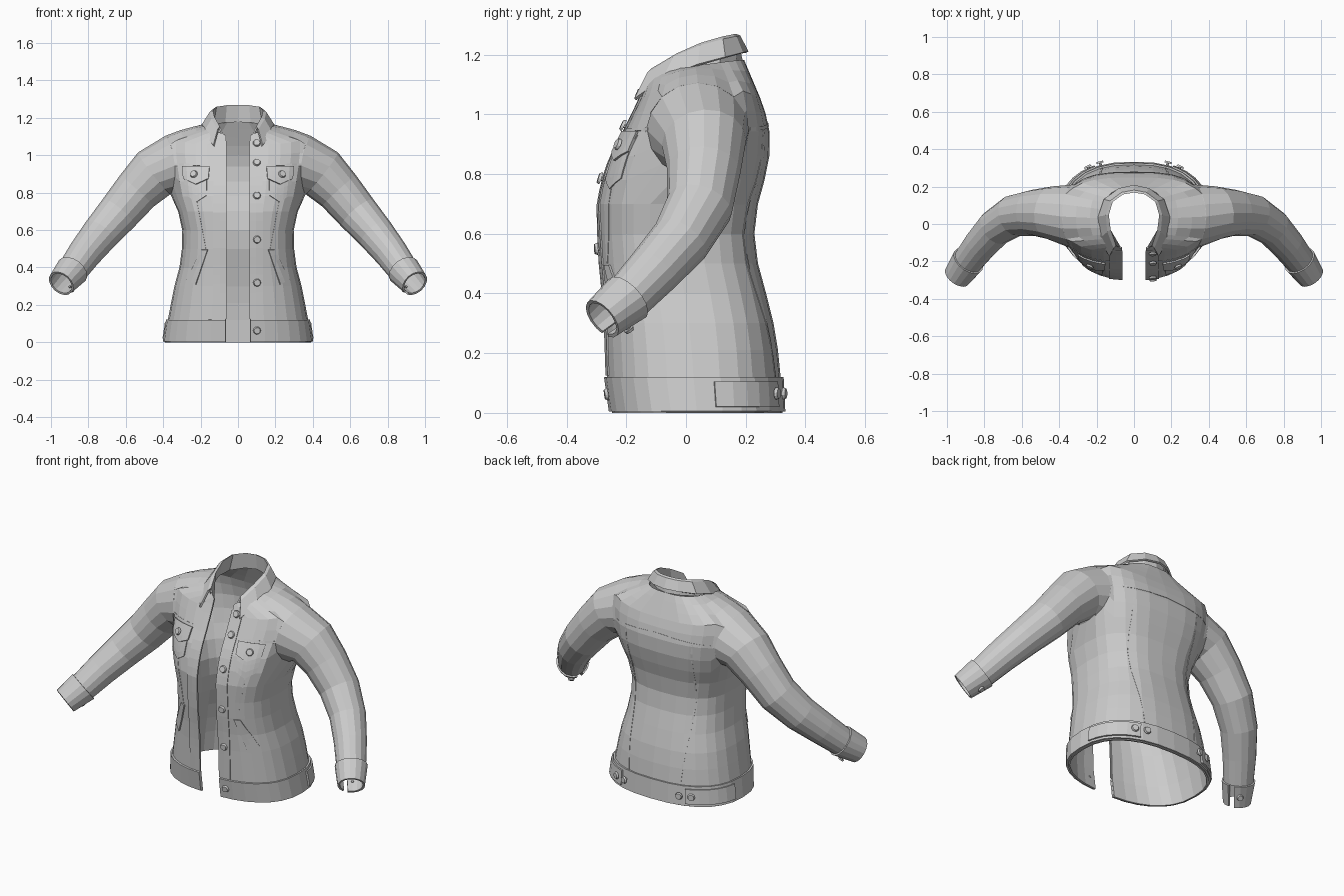
import bpy, bmesh
from math import sin, cos, radians, pi
from mathutils import Vector
from mathutils.bvhtree import BVHTree

if "Cube" in bpy.data.objects:
    bpy.data.objects.remove(bpy.data.objects["Cube"])

# z, half width, front y, back y, drop of the row at front and back
ROWS = [(0, .388, -.245, .318, 0), (.12, .37, -.262, .312, 0), (.21, .353, -.265, .303, 0),
        (.30, .335, -.268, .288, 0), (.40, .308, -.275, .263, 0), (.50, .295, -.285, .236, 0),
        (.60, .293, -.29, .224, 0), (.70, .315, -.292, .236, 0), (.78, .342, -.275, .258, 0),
        (.86, .36, -.248, .274, 0), (.94, .375, -.205, .275, 0), (1.02, .385, -.175, .262, .02),
        (1.09, .385, -.15, .245, .04)]
COLS = [8, 17, 28, 40, 53, 64, 77, 90, 103, 116, 128, 142, 155, 168, 180]
EDGE = .065                                   # half width of the front opening


def spow(v, p):
    return abs(v) ** p * (1 if v >= 0 else -1)


def section(row, deg, off=0):
    z, hw, yf, yb, drop = row
    t, p = radians(deg), .82 - .12 * min(1, z / .8)
    x = EDGE if deg == COLS[0] else (hw + off) * spow(max(0, sin(t)), p)
    if deg == 180:
        x = 0
    return Vector((x, (yf + yb) / 2 - ((yb - yf) / 2 + off) * spow(cos(t), p),
                   z - drop * cos(t) ** 2))


def neck(deg):
    t = radians(deg)
    x = EDGE if deg == COLS[0] else 0 if deg == 180 else .17 * sin(t) ** .7
    return Vector((x, .03 - .16 * spow(cos(t), .8), 1.09 + .09 * ((1 - cos(t)) / 2) ** .4))


def finish(name, bm, thick=.01, mirror=True):
    bmesh.ops.recalc_face_normals(bm, faces=bm.faces)
    me = bpy.data.meshes.new(name)
    bm.to_mesh(me)
    ob = bpy.data.objects.new(name, me)
    bpy.context.collection.objects.link(ob)
    if mirror:
        m = ob.modifiers.new("mirror", 'MIRROR')
        m.merge_threshold = .002
    if thick:
        s = ob.modifiers.new("cloth", 'SOLIDIFY')
        s.thickness, s.offset = thick, 0
    return ob


def strip_mesh(rows, closed=False, skip=()):
    """Grid of quads through equally long rows of points."""
    bm = bmesh.new()
    vs = [[bm.verts.new(p) for p in r] for r in rows]
    join(bm, vs, closed, skip)
    return bm


def join(bm, vs, closed=False, skip=()):
    n = len(vs[0])
    for a, b in zip(vs, vs[1:]):
        for i in range(n if closed else n - 1):
            if i not in skip:
                k = (i + 1) % n
                bm.faces.new((a[i], a[k], b[k], b[i]))


# Sleeve rings: centre and radius along the bent arm
ARM = [((.372, .04, .945), 0), ((.445, .06, .905), .137), ((.54, .06, .81), .118),
       ((.64, .045, .69), .107), ((.74, -.02, .575), .095), ((.82, -.11, .475), .085),
       ((.885, -.195, .385), .076), ((.945, -.28, .315), .065)]
ANG = [2 * pi * k / 16 for k in range(16)]


def arm_ring(k, extra=0):
    c = Vector(ARM[k][0])
    T = (Vector(ARM[min(k + 1, 7)][0]) - Vector(ARM[k - 1][0])).normalized()
    B = (Vector((0, 1, 0)) - T * T.y).normalized()
    A, r = T.cross(B), ARM[k][1] + extra
    return [c + A * cos(a) * r + B * sin(a) * r for a in ANG]


# Body: half torso grid with an armhole, and the sleeve grown from it
bm = bmesh.new()
pts = [[section(r, d) for d in COLS] for r in ROWS]
for f in (.35, .7, 1):
    pts.append([pts[12][i].lerp(neck(d), f) for i, d in enumerate(COLS)])
hole = []
for a in ANG:
    clamp = lambda v: round(2 * max(-1, min(1, v * 1.4143)))
    j, i = 10 + clamp(cos(a)), 7 + clamp(sin(a))
    pts[j][i] = Vector((.37 + .015 * cos(a) - .035 * sin(a) ** 2, .04 + .165 * sin(a), .945 + .155 * cos(a)))
    hole.append((j, i))
for i in range(5, 10):                        # reblend shoulder above the armhole
    for n, f in ((13, .35), (14, .7)):
        pts[n][i] = pts[12][i].lerp(neck(COLS[i]), f) + Vector((0, 0, .008))
grid = [[bm.verts.new(p) for p in r] for r in pts]
for j in range(len(pts) - 1):
    for i in range(len(COLS) - 1):
        if not (8 <= j < 12 and 5 <= i < 9):
            bm.faces.new((grid[j][i], grid[j][i + 1], grid[j + 1][i + 1], grid[j + 1][i]))
rings = [[grid[j][i] for j, i in hole]]
rings += [[bm.verts.new(p) for p in arm_ring(k)] for k in range(1, 7)]
join(bm, rings, closed=True)
bmesh.ops.delete(bm, geom=[v for v in bm.verts if not v.link_faces], context='VERTS')
TREE = BVHTree.FromBMesh(bm)
finish("body_and_sleeves", bm)

# Cuffs with a slit
finish("cuff", strip_mesh([arm_ring(6, .008), arm_ring(7, .004)], True, skip=(7,)), .012)

# Armhole seams
cu = bpy.data.curves.new("armhole_seam", 'CURVE')
cu.dimensions, cu.bevel_depth, cu.bevel_resolution = '3D', .006, 0
for s in (1, -1):
    sp = cu.splines.new('POLY')
    sp.points.add(15)
    sp.use_cyclic_u = True
    for p, (j, i) in zip(sp.points, hole):
        v = pts[j][i]
        p.co = (s * v.x, v.y, v.z, 1)
bpy.context.collection.objects.link(bpy.data.objects.new("armhole_seam", cu))


# Waistband and its side tabs
def band_rows(z0, z1, degs, off):
    out = []
    for z in (z0, z1):
        row = [a + (b - a) * z / .12 for a, b in zip(ROWS[0], ROWS[1])]
        out.append([section(row, d, off) for d in degs])
    return out


finish("waistband", strip_mesh(band_rows(.005, .12, COLS, .009)), .012)
finish("waist_tab", strip_mesh(band_rows(.02, .105, [99, 110, 120, 130, 140, 148, 153], .018)), .01)

# Collar: stand, fold and turned-down leaf
stand = [(.07, -.135, 1.085), (.14, -.06, 1.13), (.155, .04, 1.155), (.135, .11, 1.165), (.07, .165, 1.175), (0, .185, 1.178)]
fold = [(.10, -.115, 1.15), (.128, -.03, 1.20), (.137, .05, 1.235), (.115, .12, 1.255), (.06, .16, 1.263), (0, .17, 1.265)]
leaf = [(.13, -.17, 1.05), (.182, -.075, 1.118), (.188, .04, 1.165), (.158, .13, 1.19), (.08, .187, 1.205), (0, .205, 1.208)]
roll = [Vector(a).lerp(Vector(b), .22) + Vector((0, 0, .008)) for a, b in zip(fold, leaf)]
finish("collar", strip_mesh([stand, fold, roll, leaf]), .01)


def surf(x, z, back=False):
    s = 1 if back else -1
    loc, nor, _, _ = TREE.ray_cast(Vector((max(x, .001 if back else .069), s * 2, z)), Vector((0, -s, 0)))
    return loc, (nor if nor.y * s > 0 else -nor)


def patch(name, tl, tr, br, bl, off, point=0, back=False, n=(6, 5), thick=.008):
    """Cloth piece laid on the body; point lengthens the middle of its lower edge."""
    rows = []
    for j in range(n[1] + 1):
        v, row = j / n[1], []
        for i in range(n[0] + 1):
            u = i / n[0]
            x = (tl[0] * (1 - u) + tr[0] * u) * (1 - v) + (bl[0] * (1 - u) + br[0] * u) * v
            z = (tl[1] * (1 - u) + tr[1] * u) * (1 - v) + (bl[1] * (1 - u) + br[1] * u) * v
            z -= point * v * (1 - abs(2 * u - 1))
            y = surf(x, z, back)[0].y + (off if back else -off)
            row.append((x, y, z))
        rows.append(row)
    finish(name, strip_mesh(rows), thick)


# Plackets, chest pockets and flaps, slanted welts, seams
patch("front_placket", (.062, 1.075), (.132, 1.075), (.132, .125), (.062, .125), .006, n=(2, 20))
patch("chest_pocket", (.165, .93), (.295, .93), (.275, .785), (.168, .785), .007, point=.035)
patch("pocket_flap", (.152, .942), (.298, .942), (.292, .875), (.158, .875), .015, point=.03, n=(6, 3))
patch("hand_welt", (.162, .495), (.195, .495), (.275, .335), (.225, .31), .009, n=(2, 6))
patch("front_yoke_seam", (.07, .95), (.34, .955), (.34, .945), (.07, .94), .003, n=(10, 1))
patch("back_yoke_seam", (0, .972), (.31, .955), (.31, .943), (0, .96), .003, back=True, n=(10, 1))
patch("back_panel_seam", (.215, .955), (.224, .955), (.174, .12), (.165, .12), .003, back=True, n=(1, 14))
patch("front_panel_seam", (.225, .79), (.233, .79), (.178, .5), (.17, .5), .003, n=(1, 6))


def button(name, pos, normal, mirror=True, r=.021):
    b = bmesh.new()
    bmesh.ops.create_cone(b, cap_ends=True, segments=12, radius1=r, radius2=r * .8, depth=.01)
    bmesh.ops.create_cone(b, cap_ends=True, segments=6, radius1=.007, radius2=.007, depth=.03)
    q = Vector((0, 0, 1)).rotation_difference(normal)
    for v in b.verts:
        if abs(v.co.z) > .01:
            v.co.z -= .014
        v.co = q @ v.co + pos + normal * .02
    finish(name, b, 0, mirror)


# Buttons: front row, pocket flaps, waist tabs, cuffs
for z in (1.06, .955, .78, .55, .32, .065):
    p, nrm = surf(.1, z)
    button("front_button", p, nrm, False)
p, nrm = surf(.228, .89)
button("flap_button", p + nrm * .008, nrm)
for d in (147, 158):
    a, b, c = [band_rows(.065, .1, [d + e], .014)[0][0] for e in (-1, 0, 1)]
    t = c - a
    button("waist_button", b, Vector((-t.y, t.x, 0)).normalized() * (1 if t.x < 0 and -t.y * b.x + t.x * b.y > 0 else -1))
mid = arm_ring(6)[6].lerp(arm_ring(7)[6], .5)
axis = Vector(ARM[6][0]).lerp(Vector(ARM[7][0]), .5)
button("cuff_button", mid, (mid - axis).normalized(), r=.018)
